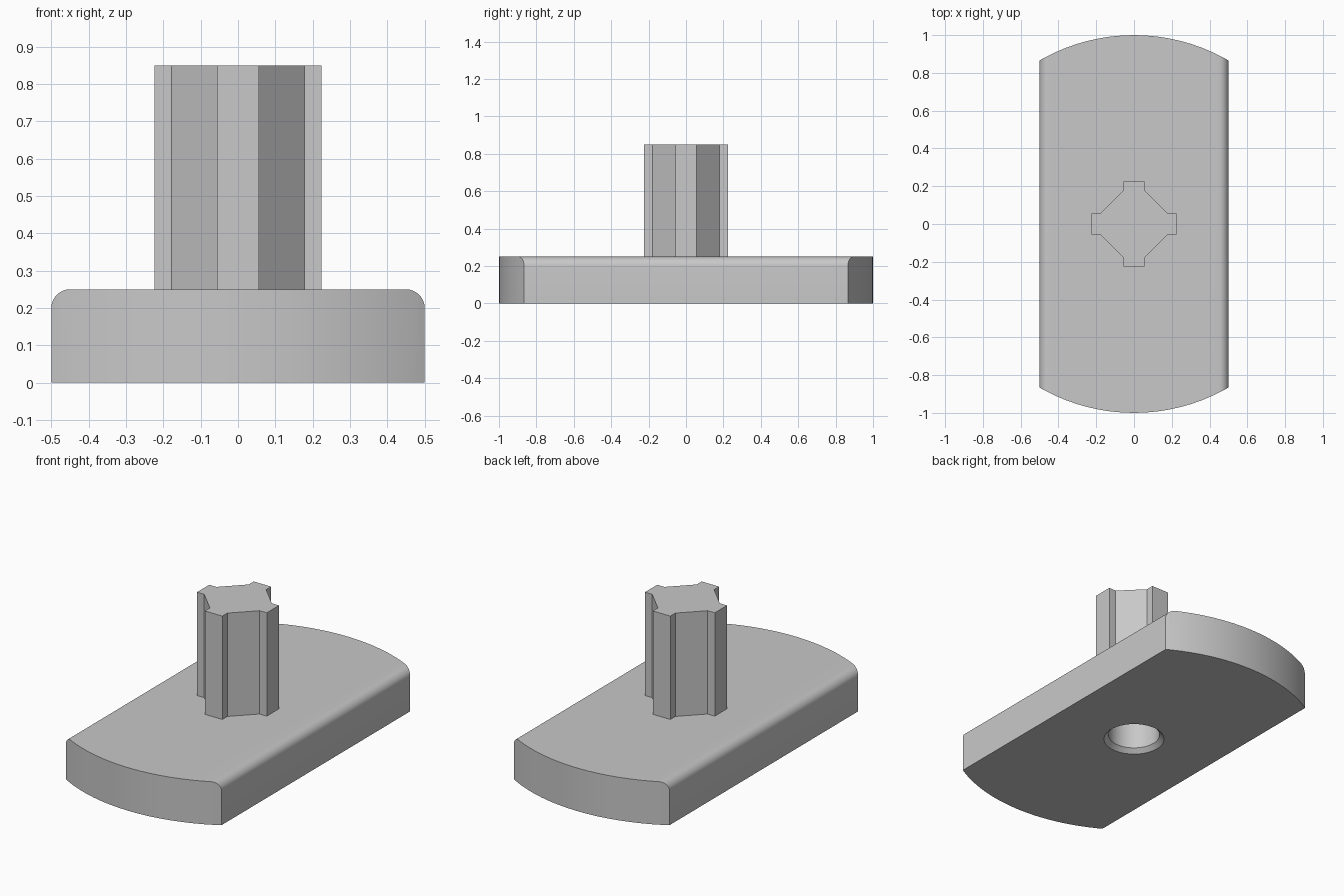
import bpy
import bmesh
from math import sin, cos, pi, radians

cube = bpy.data.objects.get("Cube")
if cube:
    bpy.data.objects.remove(cube, do_unlink=True)

grey = bpy.data.materials.new("plain grey")
grey.use_nodes = True
colour = (0.58, 0.58, 0.58, 1)
grey.diffuse_color = colour
grey.node_tree.nodes["Principled BSDF"].inputs["Base Color"].default_value = colour


def loft(name, rings):
    """Solid through successive closed rings of points, capped at both ends."""
    bm = bmesh.new()
    loops = [[bm.verts.new(p) for p in ring] for ring in rings]
    n = len(loops[0])
    for a, b in zip(loops, loops[1:]):
        for i in range(n):
            j = (i + 1) % n
            bm.faces.new((a[i], a[j], b[j], b[i]))
    bm.faces.new(loops[0])
    bm.faces.new(loops[-1])
    bmesh.ops.recalc_face_normals(bm, faces=bm.faces)
    mesh = bpy.data.meshes.new(name)
    bm.to_mesh(mesh)
    bm.free()
    mesh.materials.append(grey)
    obj = bpy.data.objects.new(name, mesh)
    bpy.context.collection.objects.link(obj)
    return obj


def turned(name, profile, sides):
    """Turned solid from (radius, height) pairs."""
    angles = [2 * pi * i / sides + pi / 2 for i in range(sides)]
    return loft(name, [[(r * cos(a), r * sin(a), z) for a in angles]
                       for r, z in profile])


def combine(obj, tool, operation):
    mod = obj.modifiers.new(operation, 'BOOLEAN')
    mod.operation = operation
    mod.solver = 'EXACT'
    mod.object = tool
    bpy.context.view_layer.objects.active = obj
    bpy.ops.object.modifier_apply(modifier=mod.name)
    bpy.data.objects.remove(tool, do_unlink=True)


# Base: bar with rounded long top edges, its ends trimmed to a disc
half, height, fillet = 0.5, 0.25, 0.05
section = [(-half, 0), (half, 0)]
for side, start in ((1, 0), (-1, 90)):
    for k in range(9):
        a = radians(start + 90 * k / 8)
        section.append((side * (half - fillet) + fillet * cos(a),
                        height - fillet + fillet * sin(a)))
base = loft("base_plate", [[(x, y, z) for x, z in section] for y in (-1.2, 1.2)])
combine(base, turned("end_trim", [(1, -0.1), (1, 0.4)], 100), 'INTERSECT')

# Post: four square ribs joined by diagonal flats
arm, rib, root = 0.224, 0.056, 0.178
quarter = [(root, -rib), (arm, -rib), (arm, rib), (root, rib)]
outline = []
for turn in range(4):
    outline += quarter
    quarter = [(-y, x) for x, y in quarter]
post = loft("ribbed_post", [[(x, y, z) for x, y in outline] for z in (0.1, 0.85)])
combine(base, post, 'UNION')
base.name = "base_and_post"

# Chamfered blind hole from below
hole = turned("hole_cutter", [(0.185, -0.02), (0.14, 0.025), (0.14, 0.65)], 48)
combine(base, hole, 'DIFFERENCE')

bpy.ops.object.select_all(action='DESELECT')
base.select_set(True)
bpy.context.view_layer.objects.active = base
bpy.ops.object.shade_smooth_by_angle(angle=radians(25))
